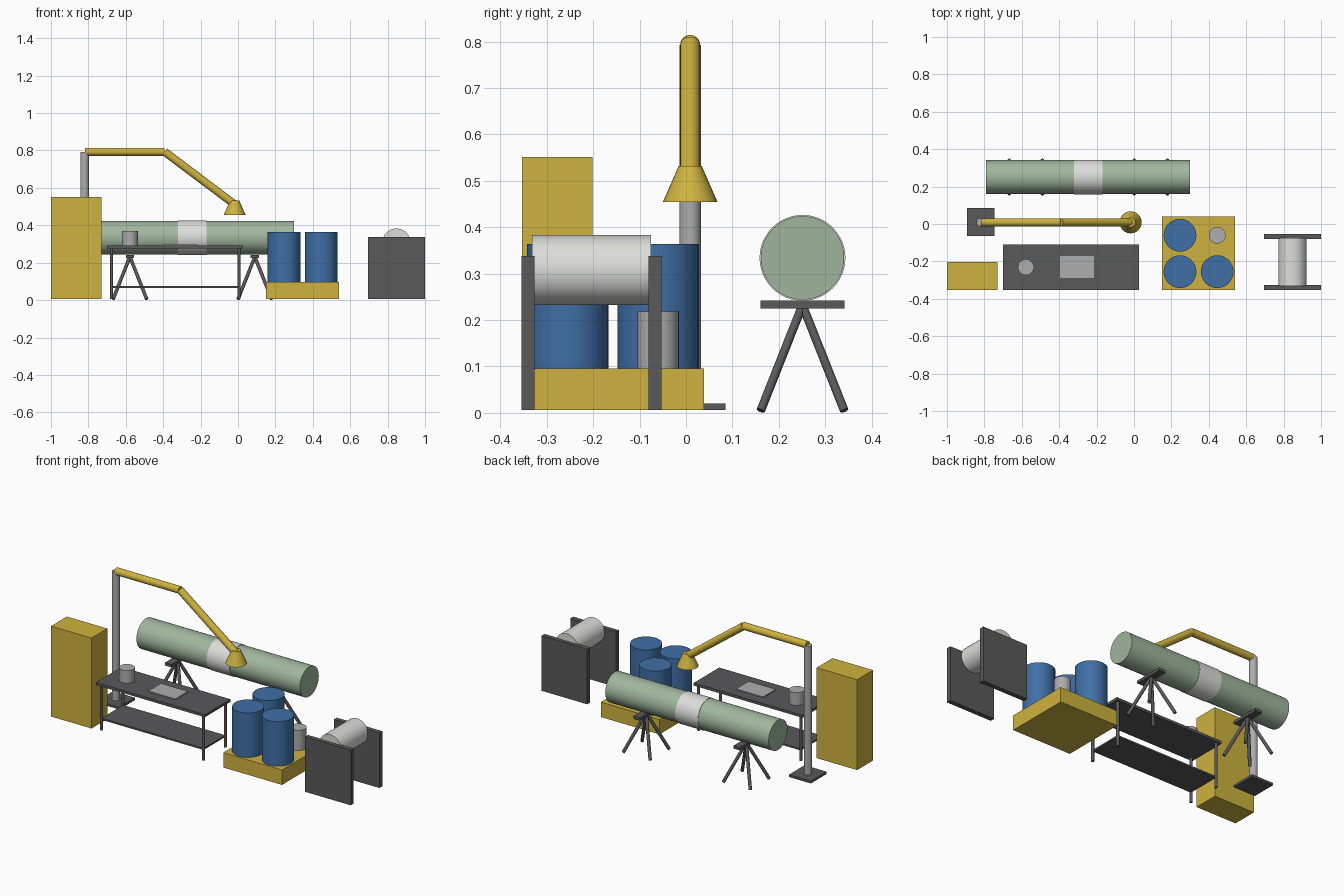
import bpy, math
from mathutils import Vector

if "Cube" in bpy.data.objects:
    bpy.data.objects.remove(bpy.data.objects["Cube"])


def material(name, r, g, b):
    m = bpy.data.materials.new(name)
    m.diffuse_color = (r, g, b, 1)
    m.use_nodes = True
    m.node_tree.nodes["Principled BSDF"].inputs["Base Color"].default_value = m.diffuse_color
    return m


YELLOW = material("yellow_paint", 0.62, 0.45, 0.05)
BLUE = material("blue_paint", 0.05, 0.16, 0.38)
GREEN = material("green_coating", 0.35, 0.47, 0.34)
DARK = material("dark_steel", 0.1, 0.1, 0.105)
STEEL = material("steel", 0.42, 0.42, 0.42)
PALE = material("pale_wrap", 0.72, 0.73, 0.7)
G = 0.006  # floor level; the splayed feet dip slightly below it


def finish(name, mat):
    o = bpy.context.object
    o.name = name
    o.data.materials.append(mat)
    return o


def box(name, mat, x0, x1, y0, y1, z0, z1):
    bpy.ops.mesh.primitive_cube_add(
        size=1, location=((x0 + x1) / 2, (y0 + y1) / 2, (z0 + z1) / 2))
    o = finish(name, mat)
    o.scale = (x1 - x0, y1 - y0, z1 - z0)
    bpy.ops.object.transform_apply(location=False, rotation=False, scale=True)
    return o


def rod(name, mat, a, b, r, r2=None, sides=32):
    """Cylinder or cone running from point a to point b."""
    a, b = Vector(a), Vector(b)
    d = b - a
    bpy.ops.mesh.primitive_cone_add(
        vertices=sides, radius1=r, radius2=r if r2 is None else r2,
        depth=d.length, location=(a + b) / 2,
        rotation=d.to_track_quat('Z', 'Y').to_euler())
    o = finish(name, mat)
    bpy.ops.object.shade_smooth_by_angle(angle=math.radians(40))
    return o


# Cabinet
box("cabinet", YELLOW, -1.0, -0.73, -0.353, -0.202, G, 0.551)

# Extraction arm
AY = 0.009
box("arm_base", DARK, -0.892, -0.746, -0.065, 0.085, G, 0.02)
rod("arm_post", STEEL, (-0.82, AY, 0.012), (-0.82, AY, 0.793), 0.023)
rod("upper_arm", YELLOW, (-0.817, AY, 0.793), (-0.392, AY, 0.793), 0.0215)
rod("lower_arm", YELLOW, (-0.392, AY, 0.793), (-0.018, AY, 0.512), 0.0215)
rod("extraction_hood", YELLOW, (-0.018, AY, 0.454), (-0.018, AY, 0.532), 0.059, 0.025)

# Pipe with joint wrap
PY, PZ = 0.251, 0.334
rod("pipe", GREEN, (-0.79, PY, PZ), (0.30, PY, PZ), 0.09, sides=48)
rod("joint_wrap", PALE, (-0.32, PY, PZ), (-0.168, PY, PZ), 0.0925, sides=48)

# Pipe stands
for n, sx in enumerate((-0.578, 0.09)):
    box(f"stand_saddle_{n}", DARK, sx - 0.022, sx + 0.022, 0.16, 0.342, 0.225, 0.242)
    for i in (-1, 1):
        for j in (-1, 1):
            rod(f"stand_{n}_leg_{i}_{j}", DARK, (sx + i * 0.09, PY + j * 0.09, 0.005),
                (sx, PY, 0.232), 0.0095, sides=12)

# Workbench
box("bench_top", DARK, -0.70, 0.026, -0.353, -0.11, 0.276, 0.292)
box("bench_shelf", DARK, -0.676, 0.005, -0.335, -0.128, 0.066, 0.076)
for lx in (-0.676, 0.005):
    for ly in (-0.335, -0.128):
        rod(f"bench_leg_{lx}_{ly}", DARK, (lx, ly, G), (lx, ly, 0.28), 0.0085, sides=16)
rod("bench_can", STEEL, (-0.578, -0.231, 0.291), (-0.578, -0.231, 0.369), 0.043)
box("bench_sheet", STEEL, -0.395, -0.215, -0.29, -0.17, 0.291, 0.298)

# Pallet with drums
box("pallet", YELLOW, 0.149, 0.541, -0.353, 0.039, G, 0.096)
for n, (dx, dy) in enumerate(((0.246, -0.06), (0.246, -0.255), (0.445, -0.255))):
    rod(f"drum_{n}", BLUE, (dx, dy, 0.095), (dx, dy, 0.364), 0.0875)
rod("small_can", STEEL, (0.445, -0.06, 0.095), (0.445, -0.06, 0.218), 0.0445)

# Roll holder
for n, y in enumerate((-0.354, -0.081)):
    box(f"roll_side_{n}", DARK, 0.696, 1.0, y, y + 0.028, G, 0.338)
rod("wrap_roll", PALE, (0.847, -0.332, 0.308), (0.847, -0.075, 0.308), 0.075)
